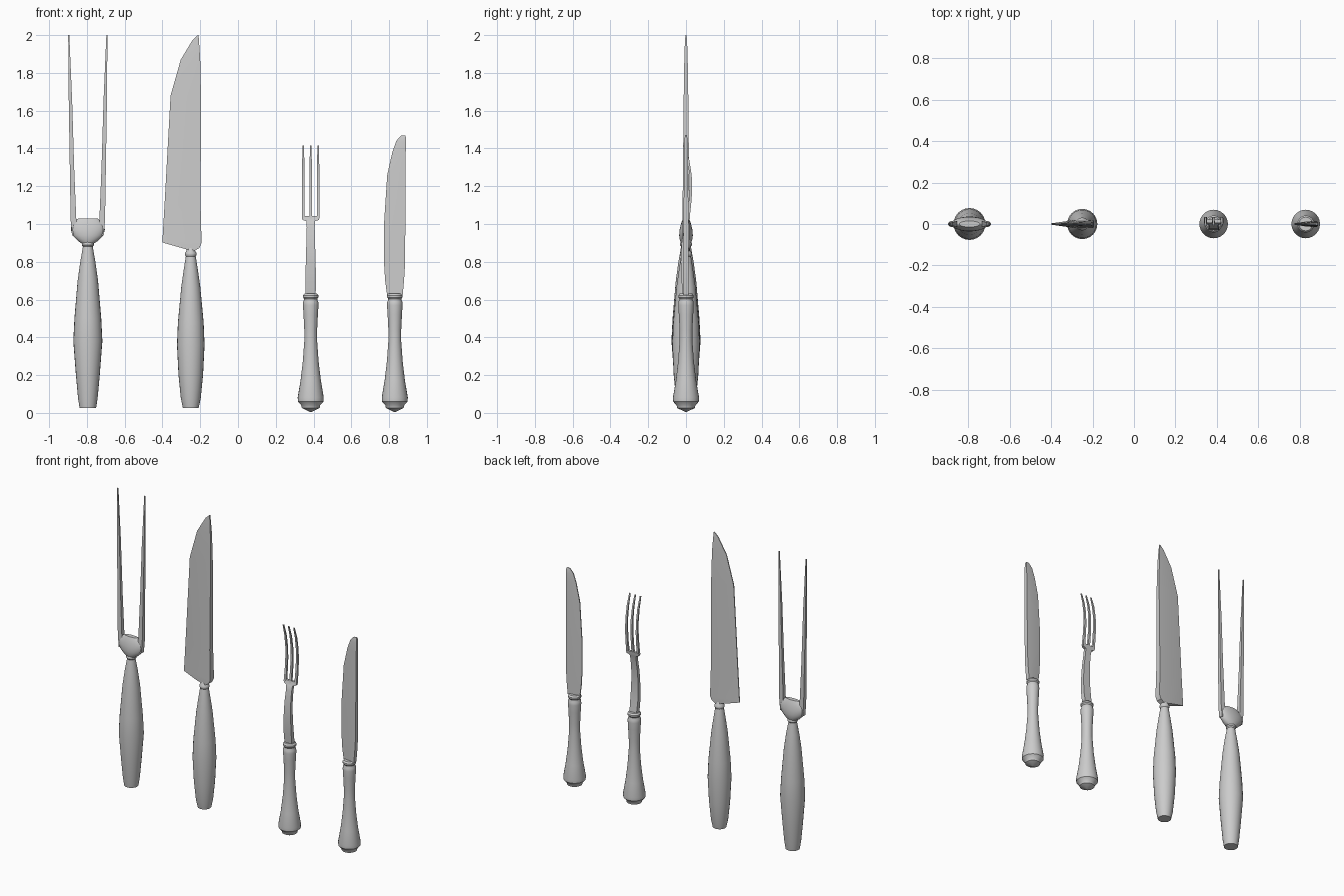
import bpy, bmesh, math


def finish(bm, name, angle):
    bmesh.ops.recalc_face_normals(bm, faces=bm.faces)
    mesh = bpy.data.meshes.new(name)
    bm.to_mesh(mesh)
    bm.free()
    ob = bpy.data.objects.new(name, mesh)
    bpy.context.collection.objects.link(ob)
    bpy.ops.object.select_all(action='DESELECT')
    ob.select_set(True)
    bpy.context.view_layer.objects.active = ob
    bpy.ops.object.shade_smooth_by_angle(angle=math.radians(angle))
    return ob


def skin(name, rings, angle=35):
    """Bridge equal-sized point rings and cap both ends."""
    bm = bmesh.new()
    loops = [[bm.verts.new(p) for p in ring] for ring in rings]
    n = len(loops[0])
    for a, b in zip(loops, loops[1:]):
        for i in range(n):
            j = (i + 1) % n
            bm.faces.new((a[i], a[j], b[j], b[i]))
    bm.faces.new(loops[0])
    bm.faces.new(loops[-1])
    return finish(bm, name, angle)


def round_loft(name, x, sections, sides=24):
    """Sections are (z, half width, half depth)."""
    ang = [2 * math.pi * i / sides for i in range(sides)]
    return skin(name, [[(x + hx * math.cos(a), hy * math.sin(a), z) for a in ang]
                       for z, hx, hy in sections])


def handle(name, x, profile):
    return round_loft(name, x, [(z, r, r) for r, z in profile])


def bar(name, sections):
    """Rectangular loft; sections are (x, y, z, half width, half depth)."""
    return skin(name, [[(x - w, y - d, z), (x + w, y - d, z),
                        (x + w, y + d, z), (x - w, y + d, z)]
                       for x, y, z, w, d in sections])


def blade(name, rows, edge=0.003):
    """Rows are (edge x, edge z, spine x, spine z, half thickness)."""
    rings = []
    for xe, ze, xs, zs, t in rows:
        shape = [(0, edge), (0.55, t * 0.9), (1, t)]
        pts = [(xe + (xs - xe) * f, h, ze + (zs - ze) * f) for f, h in shape]
        rings.append([(x, -h, z) for x, h, z in pts] +
                     [(x, h, z) for x, h, z in reversed(pts)])
    return skin(name, rings)


# Carving fork: handle, bolster and two long tines
FX = -0.795
carving = [(.044, .027), (.052, .08), (.063, .20), (.077, .38), (.071, .50), (.054, .70),
           (.040, .80), (.028, .868), (.026, .88), (.032, .888), (.032, .898), (.027, .906)]
handle("carving_fork_handle", FX, carving)
round_loft("carving_fork_bolster", FX,
           [(.895, .028, .026), (.908, .050, .030), (.92, .062, .034), (.94, .082, .036),
            (.97, .090, .034), (.995, .086, .028), (1.015, .070, .022), (1.03, .050, .015)])
for side, label in ((-1, "left"), (1, "right")):
    bar("carving_fork_tine_" + label,
        [(FX + side * x, 0, z, w, d) for x, z, w, d in
         [(.070, .94, .014, .014), (.076, 1.02, .015, .014), (.084, 1.3, .0115, .011),
          (.092, 1.65, .009, .008), (.101, 2.0, .003, .003)]])

# Carving knife
handle("carving_knife_handle", -.25,
       [(.042, .027), (.053, .08), (.065, .20), (.073, .36), (.068, .48), (.050, .67),
        (.037, .76), (.028, .818), (.026, .828), (.031, .836), (.031, .846), (.024, .856),
        (.018, .875)])
blade("carving_knife_blade",
      [(-.40, .902, -.235, .855, .018), (-.40, .908, -.205, .873, .020),
       (-.40, .915, -.193, .90, .020), (-.389, 1.1, -.198, 1.1, .018),
       (-.357, 1.68, -.196, 1.68, .012), (-.303, 1.87, -.200, 1.87, .009),
       (-.24, 1.975, -.206, 1.96, .006), (-.216, 1.997, -.209, 2.0, .003)])

# Table fork and knife share one turned handle
table = [(.004, .005), (.047, .026), (.050, .040), (.068, .060), (.069, .082), (.054, .17),
         (.042, .27), (.034, .38), (.034, .44), (.038, .52), (.041, .57), (.040, .588),
         (.035, .598), (.035, .604), (.041, .612), (.041, .622), (.033, .632)]
TX, KX = .385, .83
handle("table_fork_handle", TX, table)
handle("table_knife_handle", KX, table)

# Table fork: bowed neck with shoulders, three curved tines
bar("table_fork_neck",
    [(TX, y, z, w, d) for y, z, w, d in
     [(0, .62, .026, .016), (-.010, .70, .028, .014), (-.016, .80, .026, .012),
      (-.012, .90, .023, .011), (0, .98, .021, .010), (.007, 1.015, .023, .010),
      (.010, 1.022, .044, .009), (.014, 1.042, .047, .008)]])
for k, label in enumerate(("left", "middle", "right")):
    bar("table_fork_tine_" + label,
        [(TX + (k - 1) * .0395, y, z, w, d) for y, z, w, d in
         [(.011, 1.03, .0075, .008), (.020, 1.10, .007, .007), (.026, 1.18, .0065, .007),
          (.024, 1.26, .006, .006), (.012, 1.34, .0055, .005), (-.010, 1.415, .004, .003)]])

# Table knife blade
blade("table_knife_blade",
      [(.789, .625, .872, .625, .014), (.779, .70, .879, .70, .014),
       (.774, .78, .884, .78, .014), (.773, 1.0, .886, 1.0, .013),
       (.790, 1.26, .888, 1.26, .011), (.817, 1.38, .888, 1.38, .010),
       (.838, 1.44, .889, 1.43, .009), (.862, 1.467, .889, 1.455, .007),
       (.876, 1.47, .887, 1.467, .005)])
